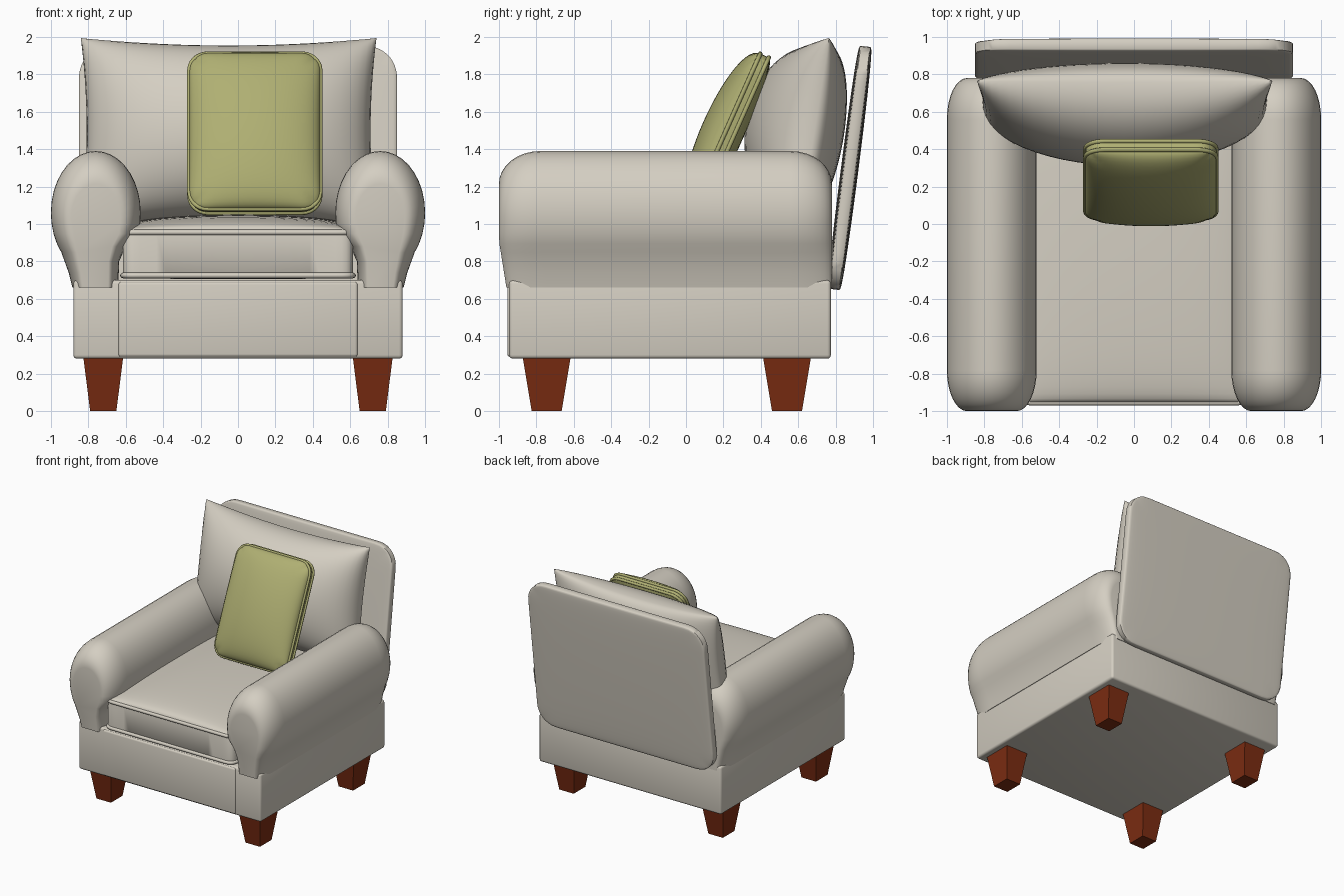
import bpy, bmesh, math
from mathutils import Vector, Matrix

if "Cube" in bpy.data.objects:
    bpy.data.objects.remove(bpy.data.objects["Cube"])


def material(name, rgb):
    m = bpy.data.materials.new(name)
    m.diffuse_color = (*rgb, 1)
    m.use_nodes = True
    m.node_tree.nodes["Principled BSDF"].inputs["Base Color"].default_value = m.diffuse_color
    return m


FABRIC = material("cream fabric", (0.66, 0.62, 0.54))
GREEN = material("olive green fabric", (0.43, 0.43, 0.17))
WOOD = material("red brown wood", (0.20, 0.026, 0.006))


def finish(name, bm, mat, angle=40):
    bmesh.ops.recalc_face_normals(bm, faces=bm.faces[:])
    me = bpy.data.meshes.new(name)
    bm.to_mesh(me)
    bm.free()
    ob = bpy.data.objects.new(name, me)
    bpy.context.collection.objects.link(ob)
    me.materials.append(mat)
    bpy.ops.object.select_all(action='DESELECT')
    ob.select_set(True)
    bpy.context.view_layer.objects.active = ob
    bpy.ops.object.shade_smooth_by_angle(angle=math.radians(angle))
    return ob


def box(name, lo, hi, mat, bevel):
    bm = bmesh.new()
    lo, hi = Vector(lo), Vector(hi)
    bmesh.ops.create_cube(bm, size=1, matrix=Matrix.Translation((lo + hi) / 2)
                          @ Matrix.Diagonal((*(hi - lo), 1)))
    bmesh.ops.bevel(bm, geom=bm.edges[:], offset=bevel, segments=3,
                    profile=0.5, affect='EDGES')
    return finish(name, bm, mat)


def rounded(x, y, w, h, r):
    """Pull the corner squares of a rectangle onto a quarter disc."""
    dx, dy = abs(x) - (w - r), abs(y) - (h - r)
    if r > 0 and dx > 0 and dy > 0:
        k = max(dx, dy) / math.hypot(dx, dy)
        x = math.copysign(w - r + dx * k, x)
        y = math.copysign(h - r + dy * k, y)
    return x, y


def cushion(name, loc, tilt, w, h, front, back, mat, power=0.4, r=0.0,
            band=0.0, pinch=(0, 0), n=28, piping=0.0):
    """Stuffed cushion: two bulging sheets joined by a band; local Z is the front."""
    mat4 = Matrix.Translation(loc) @ Matrix.Rotation(tilt, 4, 'X')
    s = [math.sin(math.pi / 2 * (2 * i / n - 1)) for i in range(n + 1)]
    bm = bmesh.new()
    sheets = []
    for sign, bulge in ((1, front), (-1, back)):
        rows = []
        for v in s:
            row = []
            for u in s:
                x, y = rounded(w * u, h * v, w, h, r)
                x *= 1 - pinch[0] * (1 - v * v)
                y *= 1 - pinch[1] * (1 - u * u)
                f = max(0, (1 - u * u) * (1 - v * v)) ** power
                row.append(bm.verts.new(mat4 @ Vector((x, y, sign * (band + bulge * f)))))
            rows.append(row)
        for j in range(n):
            for i in range(n):
                bm.faces.new((rows[j][i], rows[j][i + 1], rows[j + 1][i + 1], rows[j + 1][i]))
        sheets.append(rows)
    rim = ([(0, i) for i in range(n)] + [(j, n) for j in range(n)]
           + [(n, i) for i in range(n, 0, -1)] + [(j, 0) for j in range(n, 0, -1)])
    loops = [[rows[j][i].co.copy() for j, i in rim] for rows in sheets]
    if band:
        for a, b in zip(rim, rim[1:] + rim[:1]):
            t, d = sheets
            bm.faces.new((t[a[0]][a[1]], t[b[0]][b[1]], d[b[0]][b[1]], d[a[0]][a[1]]))
    bmesh.ops.remove_doubles(bm, verts=bm.verts[:], dist=1e-5)
    finish(name, bm, mat, 50)
    # corded seams around both rims
    if piping:
        cu = bpy.data.curves.new(name + "_piping", 'CURVE')
        cu.dimensions = '3D'
        cu.bevel_depth = piping
        cu.bevel_resolution = 2
        for loop in loops:
            sp = cu.splines.new('POLY')
            sp.points.add(len(loop) - 1)
            for p, co in zip(sp.points, loop):
                p.co = (*co, 1)
            sp.use_cyclic_u = True
        cu.materials.append(mat)
        bpy.context.collection.objects.link(bpy.data.objects.new(name + "_piping", cu))


def arm(name, side):
    """Rolled arm: a mushroom section lofted along y with rounded ends."""
    cx, cz = 0.76, 1.0
    prof = [(0.885, 0.66), (0.905, 0.74)]
    for i in range(25):
        a = math.radians(-40 + 240 * i / 24)
        prof.append((cx + 0.24 * math.cos(a), 1.06 + 0.33 * math.sin(a)))
    prof += [(0.60, 0.88), (0.635, 0.80), (0.64, 0.66)]
    steps = [math.pi / 2 * i / 8 for i in range(9)]
    ends = [(0.22 * (1 - math.cos(a)), 1 - 0.45 * (1 - math.sin(a))) for a in steps]
    sections = [(-1 + d, k, 1) for d, k in ends]
    sections += [(0.78 - d, k, 0) for d, k in reversed(ends)]
    bm = bmesh.new()
    rings = []
    for y, k, is_front in sections:
        ring = []
        for x, z in prof:
            low = max(0, 1 - (z - 0.66) / 0.25) * 0.04 * is_front
            zz = cz + (z - cz) * k if z > cz else z
            ring.append(bm.verts.new((side * (cx + (x - cx) * k), y + low, zz)))
        rings.append(ring)
    m = len(prof)
    for a, b in zip(rings, rings[1:]):
        for i in range(m):
            j = (i + 1) % m
            bm.faces.new((a[i], a[j], b[j], b[i]))
    bm.faces.new(rings[0])
    bm.faces.new(rings[-1])
    finish(name, bm, FABRIC, 50)


def leg(name, x, y):
    """Square leg tapering to the floor."""
    bm = bmesh.new()
    rings = []
    for z, hx, hy in ((0, 0.07, 0.08), (0.30, 0.108, 0.13)):
        rings.append([bm.verts.new((x + a * hx, y + b * hy, z))
                      for a, b in ((-1, -1), (1, -1), (1, 1), (-1, 1))])
    for i in range(4):
        j = (i + 1) % 4
        bm.faces.new((rings[0][i], rings[0][j], rings[1][j], rings[1][i]))
    bm.faces.new(rings[0])
    bm.faces.new(rings[1])
    finish(name, bm, WOOD, 20)


# Base frame and front rail
box("base", (-0.88, -0.945, 0.28), (0.88, 0.775, 0.70), FABRIC, 0.02)
box("front_rail", (-0.64, -0.955, 0.29), (0.64, -0.80, 0.69), FABRIC, 0.015)

# Arms and legs
for side, label in ((-1, "left"), (1, "right")):
    arm(label + "_arm", side)
    leg(label + "_front_leg", side * 0.72, -0.745)
    leg(label + "_back_leg", side * 0.72, 0.54)

# Seat cushion with corded seams
cushion("seat_cushion", (0, -0.10, 0.84), 0, 0.615, 0.855, 0.095, 0.02, FABRIC,
        power=0.3, r=0.06, band=0.115, piping=0.015)

# Back rest panel, leaning back
cushion("back_panel", (0, 0.876, 1.30), math.radians(90 - 7.3), 0.85, 0.655, 0.022, 0.022,
        FABRIC, power=0.3, r=0.17, band=0.025)

# Loose back pillow with pinched corners
cushion("back_pillow", (-0.05, 0.685, 1.49), math.radians(90 - 9), 0.79, 0.51, 0.37, 0.16,
        FABRIC, power=0.45, pinch=(0.04, 0.09))

# Green throw pillow
cushion("throw_pillow", (0.09, 0.235, 1.485), math.radians(90 - 24), 0.35, 0.455, 0.13, 0.05,
        GREEN, power=0.45, r=0.10, band=0.025, piping=0.012)
